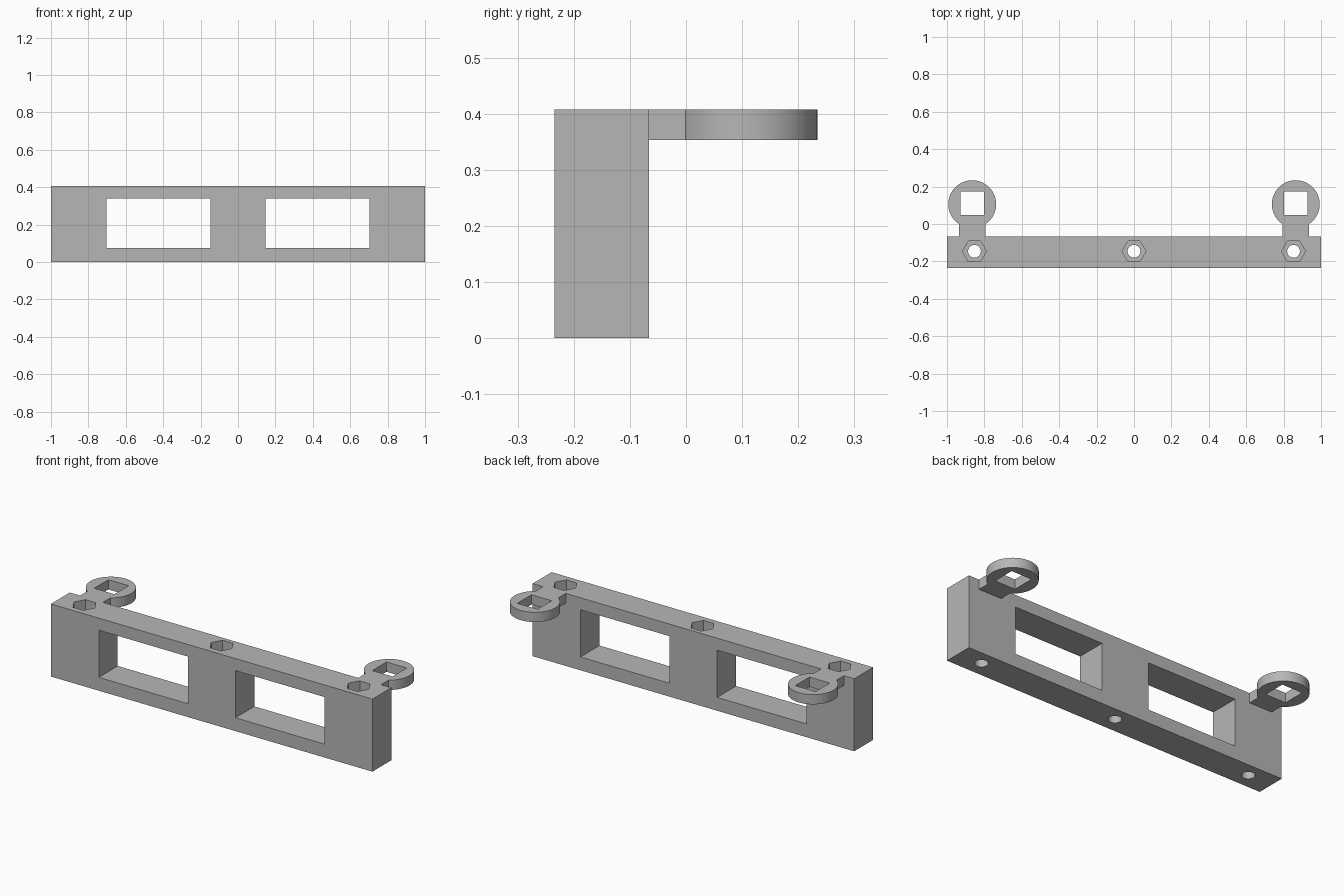
import bpy, bmesh, math
from mathutils import Matrix, Vector

cube = bpy.data.objects.get("Cube")
if cube:
    bpy.data.objects.remove(cube, do_unlink=True)

grey = bpy.data.materials.new("plain grey")
grey.use_nodes = True
colour = (0.47, 0.47, 0.47, 1)
grey.diffuse_color = colour
grey.node_tree.nodes["Principled BSDF"].inputs["Base Color"].default_value = colour


def finish(bm, name):
    mesh = bpy.data.meshes.new(name)
    bm.to_mesh(mesh)
    bm.free()
    mesh.materials.append(grey)
    obj = bpy.data.objects.new(name, mesh)
    bpy.context.collection.objects.link(obj)
    return obj


def box(name, low, high):
    low, high = Vector(low), Vector(high)
    bm = bmesh.new()
    bmesh.ops.create_cube(bm, size=1, matrix=Matrix.Translation((low + high) / 2)
                          @ Matrix.Diagonal((*(high - low), 1)))
    return finish(bm, name)


def prism(name, sides, radius, x, y, bottom, top):
    bm = bmesh.new()
    # a half-turn aligned start puts corners on the x axis
    ring = [bm.verts.new((x + radius * math.cos(math.tau * i / sides),
                          y + radius * math.sin(math.tau * i / sides), bottom))
            for i in range(sides)]
    face = bm.faces.new(ring)
    out = bmesh.ops.extrude_face_region(bm, geom=[face])["geom"]
    for v in out:
        if isinstance(v, bmesh.types.BMVert):
            v.co.z = top
    bmesh.ops.recalc_face_normals(bm, faces=bm.faces)
    return finish(bm, name)


def combine(target, tool, operation):
    mod = target.modifiers.new(operation.lower(), "BOOLEAN")
    mod.operation, mod.solver, mod.object = operation, "EXACT", tool
    bpy.context.view_layer.update()
    graph = bpy.context.evaluated_depsgraph_get()
    mesh = bpy.data.meshes.new_from_object(target.evaluated_get(graph))
    target.modifiers.clear()
    target.data = mesh
    bpy.data.objects.remove(tool, do_unlink=True)


FRONT, BACK, TOP = -0.234, -0.066, 0.408
TAB_BOTTOM = 0.353
SCREW_Y = -0.146

# Main bar
frame = box("bracket_frame", (-1, FRONT, 0), (1, BACK, TOP))

for side in (-1, 1):
    # Tab: neck and disc behind each end
    x, y = side * 0.865, 0.106
    combine(frame, box("neck", (x - 0.071, BACK - 0.02, TAB_BOTTOM),
                       (x + 0.071, y - 0.03, TOP)), "UNION")
    combine(frame, prism("disc", 64, 0.128, x, y, TAB_BOTTOM, TOP), "UNION")
    # Square hole in the disc
    combine(frame, box("square_cutter", (x - 0.063, 0.048, TAB_BOTTOM - 0.1),
                       (x + 0.063, 0.174, TOP + 0.1)), "DIFFERENCE")
    # Window through the bar
    a, b = sorted((side * 0.148, side * 0.702))
    combine(frame, box("window_cutter", (a, FRONT - 0.1, 0.075),
                       (b, BACK + 0.1, 0.34)), "DIFFERENCE")

# Screw holes with hexagonal nut pockets
for x in (-0.853, 0, 0.853):
    combine(frame, prism("screw_cutter", 32, 0.034, x, SCREW_Y, -0.1, TOP + 0.1), "DIFFERENCE")
    combine(frame, prism("nut_cutter", 6, 0.064, x, SCREW_Y, TOP - 0.1, TOP + 0.1), "DIFFERENCE")

# Smooth round walls, sharp corners
bpy.ops.object.select_all(action="DESELECT")
frame.select_set(True)
bpy.context.view_layer.objects.active = frame
bpy.ops.object.shade_smooth_by_angle(angle=math.radians(30))
